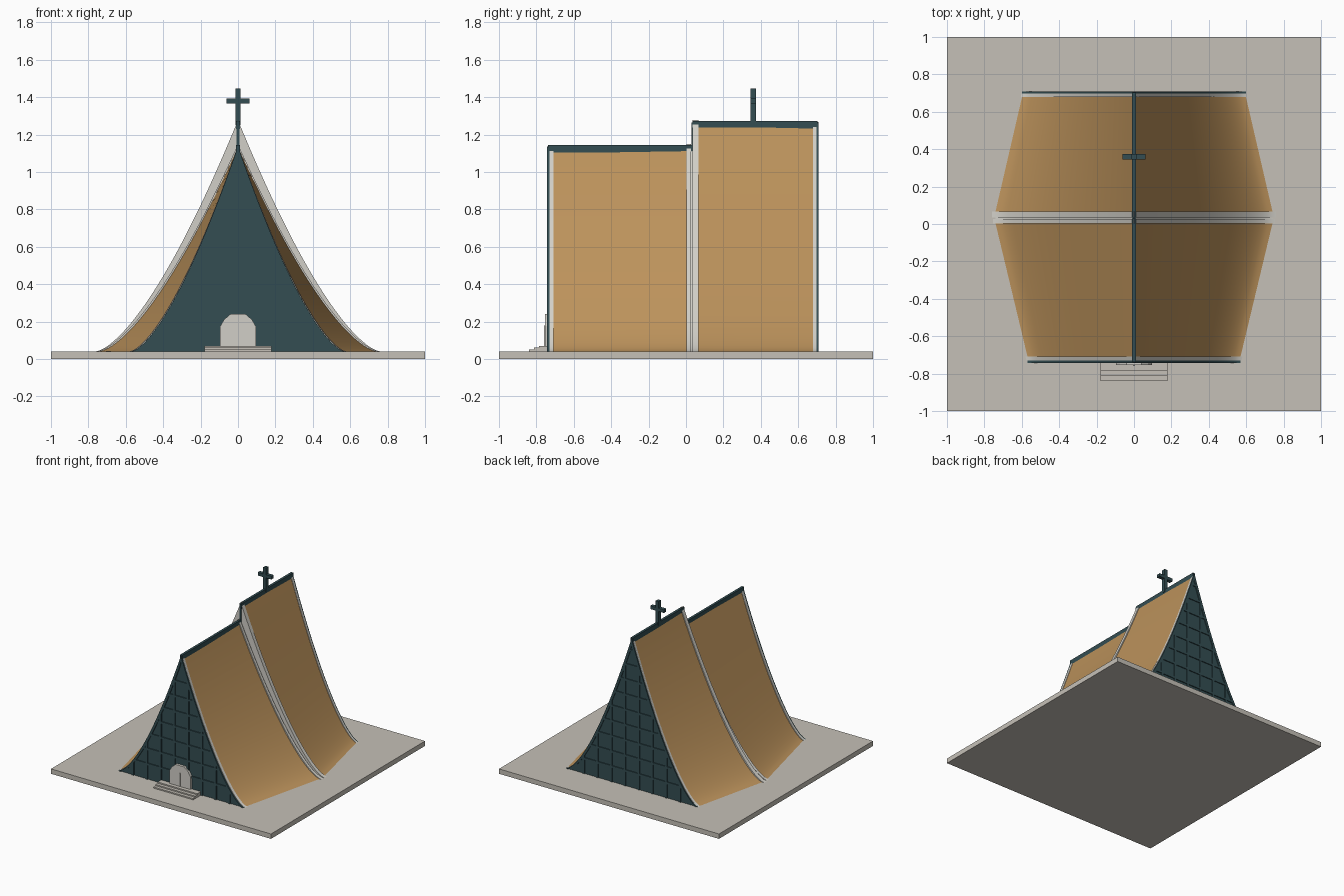
import bpy
import bmesh
from mathutils import Matrix

cube = bpy.data.objects.get("Cube")
if cube:
    bpy.data.objects.remove(cube, do_unlink=True)

GROUND = 0.04   # top of the slab
POWER = 1.5     # sweep of the roof curve
STEPS = 32


def material(name, rgb):
    m = bpy.data.materials.new(name)
    m.use_nodes = True
    m.diffuse_color = (*rgb, 1)
    m.node_tree.nodes["Principled BSDF"].inputs["Base Color"].default_value = (*rgb, 1)
    return m


STONE = material("pale stone", (0.56, 0.53, 0.475))
TRIM = material("off white trim", (0.64, 0.625, 0.575))
WOOD = material("tan shingle", (0.50, 0.287, 0.105))
TEAL = material("dark teal", (0.033, 0.075, 0.085))


def finish(name, bm, mat, smooth=False):
    bmesh.ops.recalc_face_normals(bm, faces=bm.faces)
    mesh = bpy.data.meshes.new(name)
    bm.to_mesh(mesh)
    bm.free()
    mesh.materials.append(mat)
    ob = bpy.data.objects.new(name, mesh)
    bpy.context.collection.objects.link(ob)
    if smooth:
        bpy.ops.object.select_all(action="DESELECT")
        ob.select_set(True)
        bpy.context.view_layer.objects.active = ob
        bpy.ops.object.shade_smooth_by_angle()
    return ob


def add_box(bm, x0, x1, y0, y1, z0, z1):
    centre = ((x0 + x1) / 2, (y0 + y1) / 2, (z0 + z1) / 2)
    size = (x1 - x0, y1 - y0, z1 - z0, 1)
    bmesh.ops.create_cube(bm, size=1, matrix=Matrix.Translation(centre) @ Matrix.Diagonal(size))


def box(name, mat, *bounds):
    bm = bmesh.new()
    add_box(bm, *bounds)
    return finish(name, bm, mat)


def curve_z(x, w, h):
    return GROUND + (h - GROUND) * max(0, 1 - abs(x) / w) ** POWER


def curve_x(z, w, h):
    return w * (1 - ((z - GROUND) / (h - GROUND)) ** (1 / POWER))


def swept_tent(name, mat, y0, w0, y1, w1, h):
    """Solid with a concave tent section, lofted between two half widths."""
    bm = bmesh.new()
    rings = []
    for y, w in ((y0, w0), (y1, w1)):
        xs = [w * (1 - i / STEPS) for i in range(STEPS)]
        left = [bm.verts.new((x, y, curve_z(x, w, h))) for x in xs]
        right = [bm.verts.new((-x, y, curve_z(x, w, h))) for x in xs]
        top = bm.verts.new((0, y, h))
        for i in range(STEPS - 1):
            bm.faces.new((left[i], right[i], right[i + 1], left[i + 1]))
        bm.faces.new((left[-1], right[-1], top))
        rings.append(left + [top] + right[::-1])
    a, b = rings
    for i in range(len(a)):
        j = (i + 1) % len(a)
        bm.faces.new((a[i], a[j], b[j], b[i]))
    return finish(name, bm, mat, smooth=True)


def lattice(name, y0, y1, w, h, pitch=0.125, half=0.009):
    """Grid of glazing bars clipped to the gable curve."""
    bm = bmesh.new()
    z = GROUND + pitch
    while z < h - 0.1:
        x = curve_x(z + half, w, h)
        add_box(bm, -x, x, y0, y1, z - half, z + half)
        z += pitch
    x = pitch / 2
    while x < w - 0.05:
        for s in (-x, x):
            add_box(bm, s - half, s + half, y0, y1, GROUND, curve_z(x + half, w, h))
        x += pitch
    # Curved border following the roof edge
    for side in (1, -1):
        rows = []
        for i in range(STEPS + 1):
            px = w * (1 - i / STEPS)
            pz = curve_z(px, w, h)
            inner = max(px - 0.022, 0)
            rows.append([bm.verts.new((side * qx, y, pz))
                         for qx, y in ((px, y0), (inner, y0), (inner, y1), (px, y1))])
        for a, b in zip(rows, rows[1:]):
            for k in range(4):
                n = (k + 1) % 4
                bm.faces.new((a[k], a[n], b[n], b[k]))
    return finish(name, bm, TEAL)


# Ground slab
box("ground_slab", STONE, -1, 1, -1, 1, 0, GROUND)

# Curved roofs
swept_tent("front_roof", WOOD, -0.715, 0.568, 0.01, 0.742, 1.133)
swept_tent("rear_roof", WOOD, 0.06, 0.742, 0.69, 0.596, 1.262)

# Roof edge trims
swept_tent("front_roof_front_trim", TRIM, -0.73, 0.575, -0.708, 0.58, 1.14)
swept_tent("front_roof_back_trim", TRIM, 0.002, 0.755, 0.026, 0.755, 1.148)
swept_tent("roof_joint", TRIM, 0.02, 0.74, 0.045, 0.74, 1.13)
swept_tent("rear_roof_front_trim", TRIM, 0.036, 0.76, 0.068, 0.758, 1.277)
swept_tent("rear_roof_back_trim", TRIM, 0.678, 0.605, 0.698, 0.602, 1.27)

# Glazed gables
swept_tent("front_gable", TEAL, -0.734, 0.57, -0.729, 0.57, 1.137)
lattice("front_gable_bars", -0.742, -0.733, 0.57, 1.137)
swept_tent("back_gable", TEAL, 0.697, 0.598, 0.701, 0.598, 1.266)
lattice("back_gable_bars", 0.7, 0.708, 0.598, 1.266)

# Ridge beams and the short post where the roofs meet
box("front_ridge", TEAL, -0.01, 0.01, -0.738, 0.03, 1.1, 1.143)
box("rear_ridge", TEAL, -0.01, 0.01, 0.034, 0.703, 1.23, 1.272)
box("middle_post", TEAL, -0.008, 0.008, 0.03, 0.04, 1.1, 1.265)

# Roof cross
box("cross_post", TEAL, -0.013, 0.013, 0.345, 0.375, 1.25, 1.447)
box("cross_arm", TEAL, -0.062, 0.062, 0.345, 0.375, 1.366, 1.392)

# Entrance porch with a chamfered top
bm = bmesh.new()
outline = [(0.095, GROUND), (0.095, 0.175), (0.075, 0.21), (0.04, 0.24)]
outline += [(-x, z) for x, z in reversed(outline)]
face = bm.faces.new([bm.verts.new((x, -0.755, z)) for x, z in outline])
ext = bmesh.ops.extrude_face_region(bm, geom=[face])
for v in ext["geom"]:
    if isinstance(v, bmesh.types.BMVert):
        v.co.y = -0.73
if not face.is_valid or len(bm.faces) < len(outline) + 2:
    bm.faces.new([v for v in bm.verts if v.co.y < -0.75])
finish("entrance", bm, TRIM)
box("door_strip", TRIM, -0.006, 0.006, -0.759, -0.754, 0.065, 0.18)

# Entrance steps
for i in range(3):
    box(f"step_{i + 1}", STONE, -0.18, 0.18, -0.84 + 0.027 * i, -0.74,
        GROUND, GROUND + 0.01 * (i + 1))
